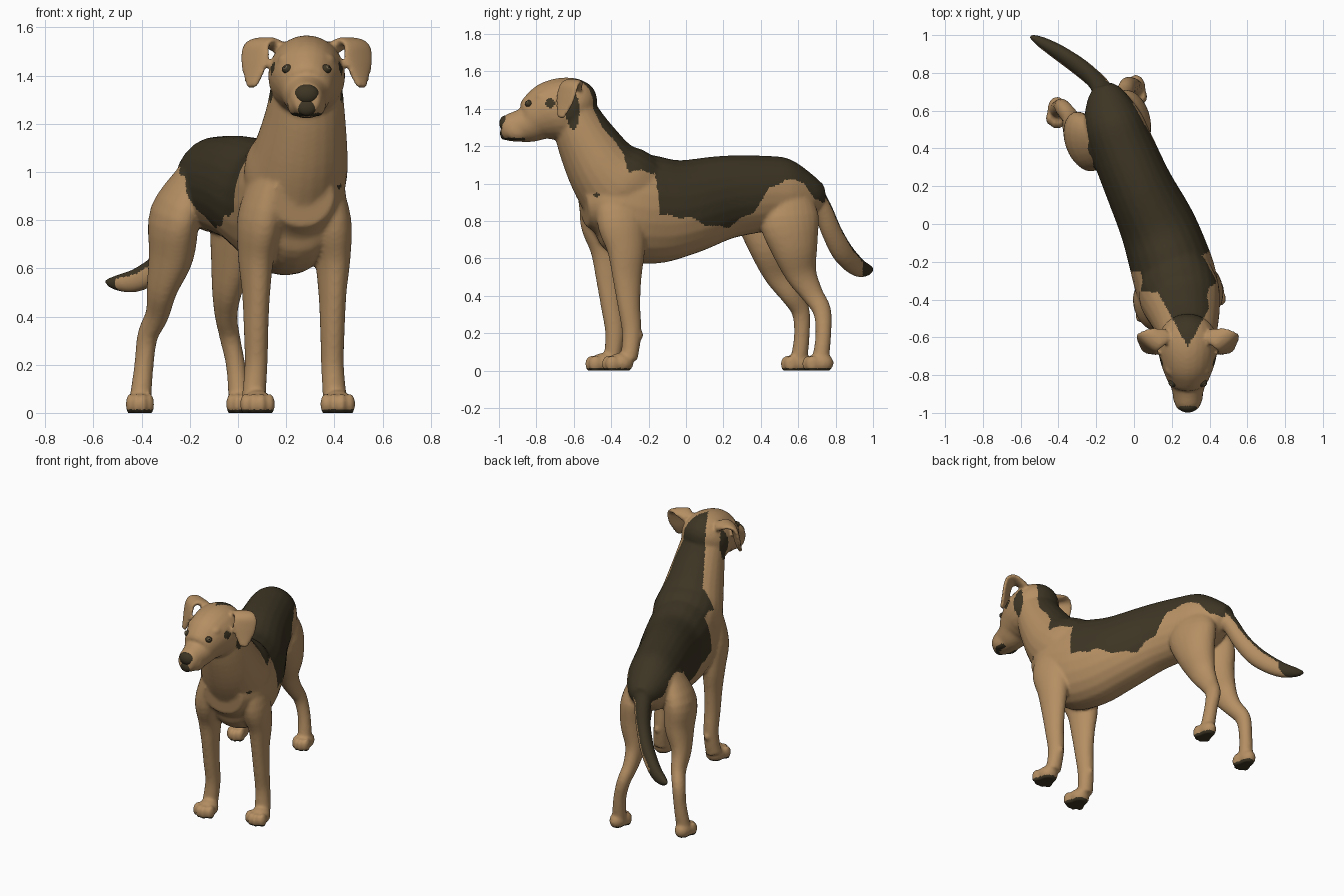
import bpy, bmesh, math
from mathutils import Vector, Matrix
from mathutils.bvhtree import BVHTree

default = bpy.data.objects.get("Cube")
if default:
    bpy.data.objects.remove(default)


def material(name, colour):
    mat = bpy.data.materials.new(name)
    mat.use_nodes = True
    mat.diffuse_color = (*colour, 1)
    bsdf = mat.node_tree.nodes["Principled BSDF"]
    bsdf.inputs["Base Color"].default_value = (*colour, 1)
    bsdf.inputs["Roughness"].default_value = 0.8
    return mat


tan = material("tan fur", (0.46, 0.275, 0.125))
dark = material("dark brown fur", (0.047, 0.036, 0.018))
iris_mat = material("grey brown iris", (0.2, 0.15, 0.09))
HEAD_X = 0.285
ACROSS = (0.95, 0.3, 0)      # sideways direction of the turned body
SIDE = (1, 0, 0)


def refine(rings, steps=4):
    """Catmull-Rom interpolation of (x, y, z, width, height) rings."""
    out = []
    last = len(rings) - 1
    for i in range(last):
        quad = [rings[min(max(i + k, 0), last)] for k in (-1, 0, 1, 2)]
        for s in range(steps):
            t = s / steps
            out.append([b + t / 2 * (c - a + t * (2*a - 5*b + 4*c - d + t * (3*(b - c) + d - a)))
                        for a, b, c, d in zip(*quad)])
    return out + [list(rings[-1])]


def tube(bm, rings, across, sides=24):
    """Loft ellipses along a path, widths measured along 'across'."""
    rings = refine(rings)
    points = [Vector(r[:3]) for r in rings]
    loops = []
    for i, ring in enumerate(rings):
        tangent = (points[min(i + 1, len(points) - 1)] - points[max(i - 1, 0)]).normalized()
        side = Vector(across)
        side = (side - tangent * side.dot(tangent)).normalized()
        up = tangent.cross(side)
        loops.append([bm.verts.new(points[i] + side * ring[3] * math.cos(a) + up * ring[4] * math.sin(a))
                      for a in (math.tau * k / sides for k in range(sides))])
    for low, high in zip(loops, loops[1:]):
        for k in range(sides):
            j = (k + 1) % sides
            bm.faces.new((low[k], low[j], high[j], high[k]))
    bm.faces.new(loops[0][::-1])
    bm.faces.new(loops[-1])


def ball(bm, centre, size):
    place = Matrix.Translation(centre) @ Matrix.Diagonal((*size, 1))
    bmesh.ops.create_uvsphere(bm, u_segments=20, v_segments=12, radius=1, matrix=place)


def paw(bm, x, y, width):
    ball(bm, (x, y + 0.01, 0.04), (width * 0.85, 0.07, 0.055))
    for k in (-1.5, -0.5, 0.5, 1.5):
        reach = 0.055 if abs(k) < 1 else 0.035
        ball(bm, (x + k * width * 0.46, y - reach, 0.036), (width * 0.29, 0.036, 0.045))


def make_object(name, bm, mats):
    bmesh.ops.recalc_face_normals(bm, faces=bm.faces)
    mesh = bpy.data.meshes.new(name)
    bm.to_mesh(mesh)
    bm.free()
    ob = bpy.data.objects.new(name, mesh)
    bpy.context.collection.objects.link(ob)
    for mat in mats:
        mesh.materials.append(mat)
    mesh.shade_smooth()
    return ob


bm = bmesh.new()

# torso, from rump to chest
tube(bm, [(-0.165, 0.735, 0.95, 0.05, 0.05), (-0.15, 0.68, 0.945, 0.1, 0.1),
          (-0.115, 0.55, 0.945, 0.155, 0.187), (-0.06, 0.4, 0.945, 0.17, 0.205),
          (0.025, 0.2, 0.925, 0.18, 0.225), (0.12, 0, 0.875, 0.2, 0.255),
          (0.175, -0.15, 0.86, 0.213, 0.287), (0.22, -0.3, 0.873, 0.22, 0.287),
          (0.25, -0.45, 0.9, 0.2, 0.205), (0.27, -0.55, 0.89, 0.13, 0.12)], ACROSS)

# neck
tube(bm, [(0.22, -0.3, 0.93, 0.2, 0.25), (0.24, -0.37, 1, 0.215, 0.235),
          (0.262, -0.45, 1.09, 0.195, 0.195), (0.28, -0.54, 1.245, 0.165, 0.158),
          (HEAD_X, -0.6, 1.38, 0.145, 0.125)], SIDE)

# head and muzzle: distance, height, half width, half height
head = [(-0.51, 1.37, 0.08, 0.07), (-0.56, 1.395, 0.14, 0.145), (-0.63, 1.4, 0.16, 0.168),
        (-0.72, 1.385, 0.148, 0.163), (-0.79, 1.353, 0.122, 0.135), (-0.84, 1.32, 0.098, 0.102),
        (-0.9, 1.306, 0.08, 0.084), (-0.955, 1.299, 0.068, 0.071), (-0.985, 1.3, 0.05, 0.054)]
tube(bm, [(HEAD_X, y, z, w, h) for y, z, w, h in head], SIDE)

# ears, folding outward and hanging as broad flaps turned to the front
ear = [(0.11, -0.59, 1.515, 0.04, 0.025), (0.165, -0.605, 1.54, 0.06, 0.02),
       (0.205, -0.625, 1.525, 0.074, 0.019), (0.215, -0.64, 1.475, 0.078, 0.017),
       (0.22, -0.655, 1.41, 0.058, 0.016), (0.23, -0.67, 1.35, 0.025, 0.012)]
for s in (1, -1):
    tube(bm, [(HEAD_X + s * x, y, z, w, h) for x, y, z, w, h in ear], (s * 0.75, 0.65, 0))
    # brow and cheek
    ball(bm, (HEAD_X + s * 0.075, -0.77, 1.465), (0.045, 0.04, 0.028))
    ball(bm, (HEAD_X + s * 0.045, -0.9, 1.285), (0.036, 0.07, 0.055))

# front legs: height, outward shift, forward shift, half width, half depth
foreleg = [(0.97, -0.05, -0.03, 0.07, 0.13), (0.8, -0.015, -0.025, 0.088, 0.135),
           (0.65, 0, 0, 0.072, 0.105), (0.5, 0, 0.005, 0.056, 0.08),
           (0.35, 0, 0.015, 0.05, 0.062), (0.2, 0, 0.03, 0.047, 0.052), (0.06, 0.01, 0.015, 0.05, 0.045)]
for s, x, y in ((1, 0.392, -0.32), (-1, 0.075, -0.41)):
    tube(bm, [(x + s * dx, y + dy, z, w, h) for z, dx, dy, w, h in foreleg], ACROSS)
    ball(bm, (x, y + 0.075, 0.19), (0.02, 0.018, 0.025))
    paw(bm, x + s * 0.008 + 0.014, y - 0.04, 0.074)

# hind legs: height, left x, right x, y on the left, half width, half depth
hindleg = [(0.98, -0.05, -0.19, 0.54, 0.06, 0.12), (0.82, -0.015, -0.262, 0.55, 0.095, 0.165),
           (0.66, -0.02, -0.277, 0.58, 0.09, 0.13), (0.52, -0.045, -0.315, 0.615, 0.062, 0.088),
           (0.41, -0.05, -0.335, 0.675, 0.047, 0.06), (0.32, -0.035, -0.375, 0.727, 0.042, 0.05),
           (0.2, -0.01, -0.39, 0.735, 0.04, 0.042), (0.06, 0.005, -0.405, 0.72, 0.045, 0.045)]
for left, lag in ((True, 0), (False, 0.115)):
    tube(bm, [(xl if left else xr, y - lag, z, w, h) for z, xl, xr, y, w, h in hindleg], ACROSS)
    paw(bm, 0.01 if left else -0.407, 0.71 - lag, 0.06)

# tail
tube(bm, [(-0.15, 0.66, 0.97, 0.065, 0.065), (-0.18, 0.73, 0.86, 0.052, 0.054),
          (-0.225, 0.78, 0.74, 0.045, 0.056), (-0.3, 0.84, 0.63, 0.044, 0.06),
          (-0.41, 0.915, 0.555, 0.04, 0.052), (-0.5, 0.968, 0.54, 0.028, 0.034),
          (-0.55, 0.995, 0.545, 0.01, 0.012)], ACROSS)

# fuse everything into one continuous skin
dog = make_object("dog_body", bm, [tan, dark])
fuse = dog.modifiers.new("fuse", "REMESH")
fuse.mode = "VOXEL"
fuse.voxel_size = 0.0095
relax = dog.modifiers.new("relax", "SMOOTH")
relax.iterations = 7
skin = bpy.data.meshes.new_from_object(dog.evaluated_get(bpy.context.evaluated_depsgraph_get()))
dog.modifiers.clear()
dog.data = skin
skin.name = "dog_body"
skin.materials.clear()
for mat in (tan, dark):
    skin.materials.append(mat)
for v in skin.vertices:
    v.co.z = max(v.co.z, 0)

# lower edge of the saddle along the body: distance, height
saddle = [(-0.65, 1.5), (-0.5, 1.38), (-0.4, 1.25), (-0.33, 1.17), (-0.31, 1.07),
          (-0.16, 1.06), (-0.15, 0.83), (0, 0.82), (0.15, 0.77), (0.25, 0.77), (0.38, 0.85),
          (0.46, 0.97), (0.55, 1.02), (0.66, 1.01), (0.72, 0.91), (0.95, 0.88)]


def saddle_edge(u):
    for (a, low), (b, high) in zip(saddle, saddle[1:]):
        if a <= u <= b:
            return low + (high - low) * (u - a) / (b - a)
    return 2


def is_dark(c, n):
    x, y, z = c
    off = abs(x - HEAD_X)
    if z < 0.013:                                   # soles
        return True
    if y > 0.7 and x < -0.12 and z < 0.95:          # back of the tail and its tip
        return y > 0.945 or n.dot(Vector((-0.55, 0.45, 0.65))) > 0.3
    if y < -0.5 and 0.1 < off < 0.17:               # marks under the ears
        if math.hypot((y + 0.605) / 0.036, (z - 1.39) / 0.1) < 1:
            return True
        if math.hypot(y + 0.725, z - 1.43) < 0.026:
            return True
    if x > 0.36 and math.hypot((y + 0.48) / 0.02, (z - 0.94) / 0.01) < 1:   # shoulder fleck
        return True
    if y < -0.86 and abs(z - 1.238) < 0.007:        # lips
        return True
    if y < -0.36 and off > 0.55 * (y + 0.65):       # nape narrows to a point
        return False
    blend = min(max((y + 0.5) / 0.3, 0), 1)
    turned = (0.95 * y - 0.3 * x + 0.096) / 1.055
    u = y + (turned - y) * blend
    return z > saddle_edge(u) + 0.008 * math.sin(45 * u)


for p in skin.polygons:
    p.material_index = int(is_dark(p.center, p.normal))
skin.shade_smooth()

# nose
bm = bmesh.new()
ball(bm, (HEAD_X, -0.965, 1.322), (0.052, 0.033, 0.042))
ball(bm, (HEAD_X, -0.972, 1.27), (0.042, 0.022, 0.036))
make_object("nose", bm, [dark])

# eyes, set on the face where it meets the line of sight
surface = BVHTree.FromPolygons([v.co for v in skin.vertices], [p.vertices for p in skin.polygons])
for s, label in ((1, "left"), (-1, "right")):
    spot, normal, _, _ = surface.ray_cast(Vector((HEAD_X + s * 0.082, -2, 1.43)), Vector((0, 1, 0)))
    for part, size, ahead, mat in (("eye_rim", 0.026, -0.008, dark), ("iris", 0.015, 0.003, iris_mat),
                                   ("pupil", 0.007, 0.012, dark)):
        bm = bmesh.new()
        ball(bm, spot + normal * ahead, (size, size * 0.8, size * 0.75))
        make_object(label + "_" + part, bm, [mat])
